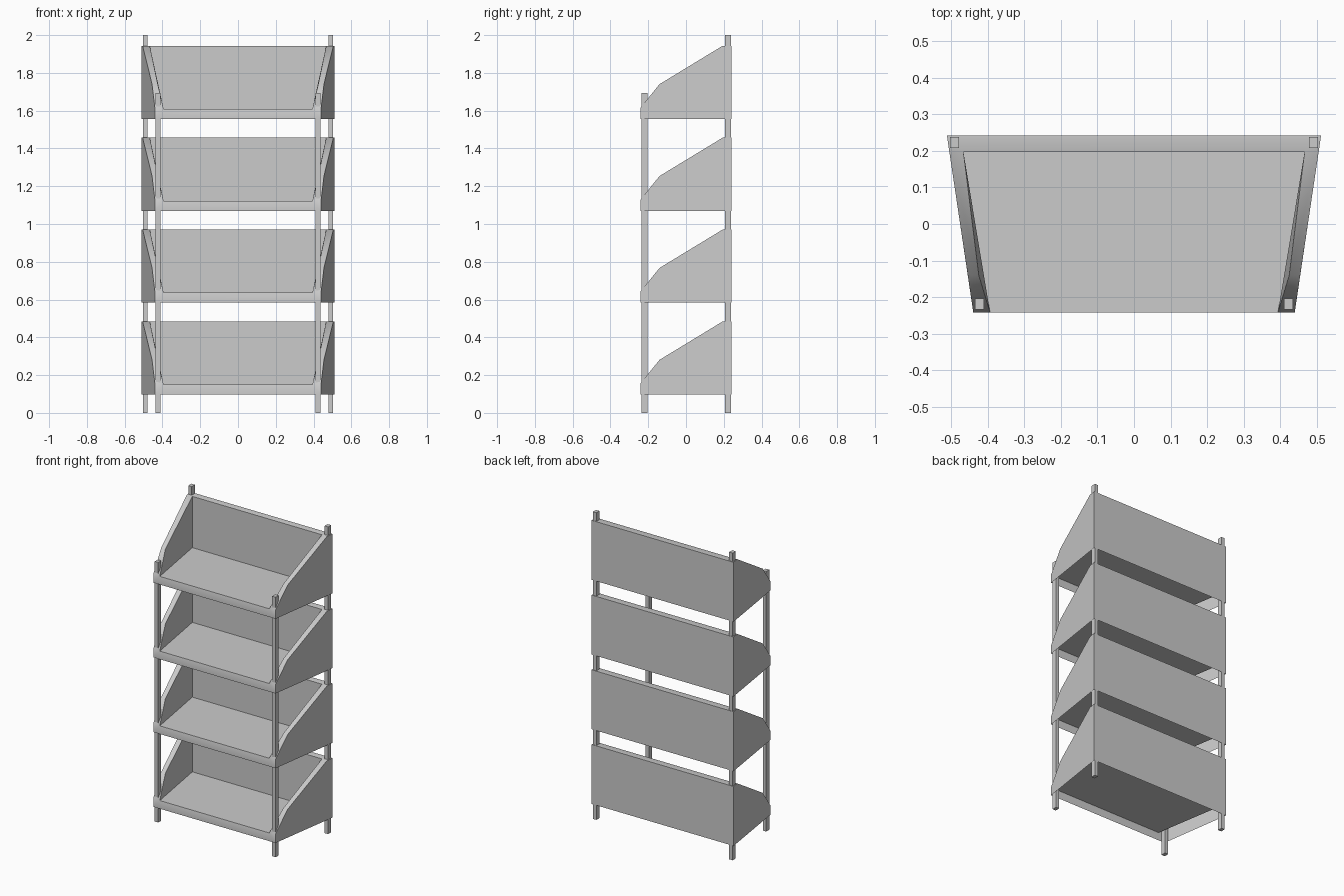
import bpy, bmesh, math
from mathutils import Matrix

if "Cube" in bpy.data.objects:
    bpy.data.objects.remove(bpy.data.objects["Cube"])

Y = 0.242      # half depth
H = 0.387      # tray height
T = 0.053      # floor height above the tray's lower rim

# Half tray: points on the right side and on the centre line
P = {
    'a0': (0.512, Y, 0), 'a1': (0.512, Y, H), 'a2': (0.505, 0.194, H),
    'a3': (0.455, -0.14, 0.184), 'a4': (0.44, -Y, 0.058), 'a5': (0.44, -Y, 0),
    'i1': (0.467, 0.197, H), 'i2': (0.467, 0.197, T),
    'i3': (0.425, -0.14, 0.184), 'i4': (0.394, -Y, T),
    'c0': (0, Y, 0), 'c1': (0, Y, H), 'c2': (0, 0.197, H),
    'c3': (0, 0.197, T), 'c4': (0, -Y, T), 'c5': (0, -Y, 0),
}
# The shell is hollow and open underneath
FACES = [
    'c0 c1 a1 a0',          # back
    'a0 a1 a2 a3 a4 a5',    # outer side
    'c1 c2 i1 a2 a1',       # rear rim
    'a2 i1 i3 a3', 'a3 i3 i4 a4',  # sloping rims
    'i1 i2 i4 i3',          # inner side
    'c2 c3 i2 i1',          # inner back
    'c3 c4 i4 i2',          # floor
    'c4 c5 a5 a4 i4',       # front lip
]


def add_object(name, mesh, location=(0, 0, 0)):
    ob = bpy.data.objects.new(name, mesh)
    ob.location = location
    bpy.context.collection.objects.link(ob)
    return ob


def tray_mesh():
    bm = bmesh.new()
    v = {k: bm.verts.new(co) for k, co in P.items()}
    for f in FACES:
        bm.faces.new([v[k] for k in f.split()])
    bmesh.ops.mirror(bm, geom=bm.verts[:] + bm.edges[:] + bm.faces[:],
                     axis='X', merge_dist=0.001)
    bmesh.ops.remove_doubles(bm, verts=bm.verts[:], dist=0.0005)
    bmesh.ops.recalc_face_normals(bm, faces=bm.faces[:])
    # remove the centre seam
    seam = [e for e in bm.edges if all(abs(w.co.x) < 1e-4 for w in e.verts)
            and len(e.link_faces) == 2]
    bmesh.ops.dissolve_edges(bm, edges=seam, use_verts=True)
    # the rim bends are smooth, all other edges stay sharp
    for f in bm.faces:
        f.smooth = True
    for e in bm.edges:
        e.smooth = len(e.link_faces) == 2 and e.calc_face_angle() < math.radians(40)
    me = bpy.data.meshes.new('tray')
    bm.to_mesh(me)
    bm.free()
    return me


def post(name, x, y, height):
    bm = bmesh.new()
    bmesh.ops.create_cube(bm, size=1, matrix=Matrix.Translation((0, 0, height / 2))
                          @ Matrix.Diagonal((0.025, 0.031, height, 1)))
    me = bpy.data.meshes.new(name)
    bm.to_mesh(me)
    bm.free()
    add_object(name, me, (x, y, 0))


# Four stacked trays
tray = tray_mesh()
for i in range(4):
    add_object(f'tray_{i + 1}', tray, (0, 0, 0.097 + i * 0.4865))

# Corner posts
for side, s in (('left', -1), ('right', 1)):
    post(f'front_post_{side}', s * 0.423, -0.219, 1.693)
    post(f'back_post_{side}', s * 0.491, 0.223, 2.0)
